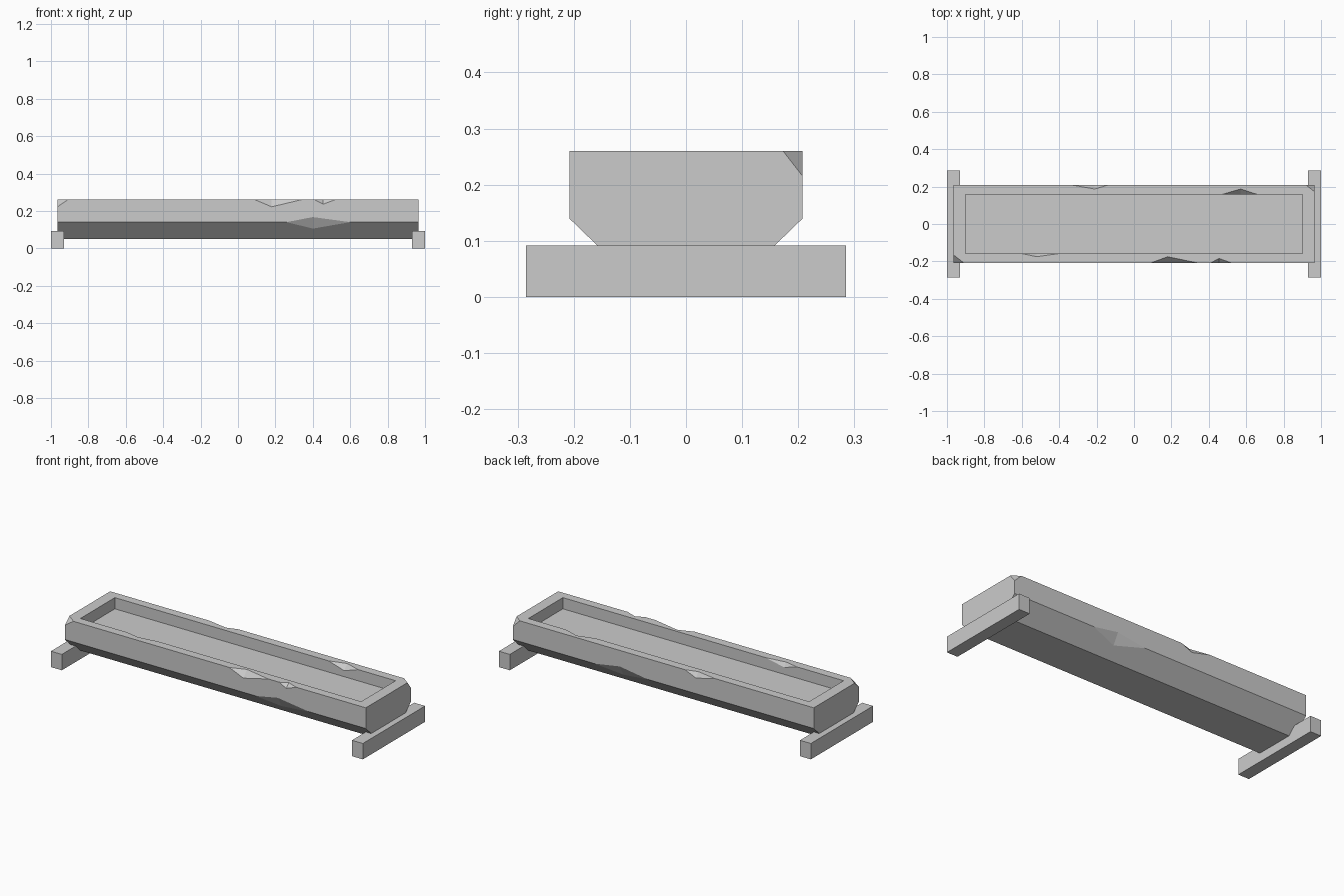
import bpy
import bmesh
from mathutils import Vector

cube = bpy.data.objects.get("Cube")
if cube:
    bpy.data.objects.remove(cube)

stone = bpy.data.materials.new("grey stone")
stone.use_nodes = True
GREY = (0.6, 0.6, 0.6, 1)
stone.diffuse_color = GREY
stone.node_tree.nodes["Principled BSDF"].inputs["Base Color"].default_value = GREY

HALF_X, HALF_Y, TOP, BEND = 0.965, 0.208, 0.26, 0.14
IN_X, IN_Y, FLOOR = 0.9, 0.158, 0.195


def make(name, bm):
    bmesh.ops.recalc_face_normals(bm, faces=bm.faces)
    mesh = bpy.data.meshes.new(name)
    bm.to_mesh(mesh)
    bm.free()
    mesh.materials.append(stone)
    obj = bpy.data.objects.new(name, mesh)
    bpy.context.collection.objects.link(obj)
    return obj


def box(name, lo, hi):
    bm = bmesh.new()
    bmesh.ops.create_cube(bm, size=1)
    for v in bm.verts:
        v.co = [hi[i] if v.co[i] > 0 else lo[i] for i in range(3)]
    return make(name, bm)


def hull(name, points):
    bm = bmesh.new()
    for p in points:
        bm.verts.new(p)
    bmesh.ops.convex_hull(bm, input=bm.verts)
    return make(name, bm)


cutters = []


def edge_chip(x0, x1, a, b):
    """V-shaped notch on a long edge; a and b are its tips on the two faces."""
    y, z = edge
    a, b = Vector(a), Vector(b)
    out = (a - b) * 0.6
    cutters.append(hull("edge_chip_cutter", [(x0, y, z), (x1, y, z), a + out, b - out]))


def corner_chip(corner, a, b, c):
    """Flat slice off a top corner."""
    pts = [Vector(p) for p in (a, b, c)]
    mid = sum(pts, Vector()) / 3
    apex = mid + (Vector(corner) - mid) * 4
    cutters.append(hull("corner_chip_cutter", [mid + (p - mid) * 1.8 for p in pts] + [apex]))


# Trough body: chamfered profile extruded along x
bm = bmesh.new()
half = [(0.115, 0.05), (HALF_Y, BEND), (HALF_Y, TOP)]
outline = half + [(-y, z) for y, z in reversed(half)]
face = bm.faces.new([bm.verts.new((-HALF_X, y, z)) for y, z in outline])
ext = bmesh.ops.extrude_face_region(bm, geom=[face])
moved = [g for g in ext["geom"] if isinstance(g, bmesh.types.BMVert)]
bmesh.ops.translate(bm, verts=moved, vec=(2 * HALF_X, 0, 0))
trough = make("trough", bm)

# Basin
cutters.append(box("basin_cutter", (-IN_X, -IN_Y, FLOOR), (IN_X, IN_Y, 0.4)))

# Chips on the upper rim: edge y, ends, tip x, tip y on the rim, tip z on the wall
for edge_y, x0, x1, tx, ty, tz in [
    (-HALF_Y, 0.09, 0.34, 0.18, -0.175, 0.222),
    (-HALF_Y, 0.41, 0.52, 0.455, -0.184, 0.236),
    (HALF_Y, -0.33, -0.14, -0.21, 0.187, 0.23),
    (-IN_Y, -0.6, -0.4, -0.52, -0.175, 0.235),
    (IN_Y, 0.47, 0.66, 0.57, 0.187, 0.23),
]:
    edge = (edge_y, TOP)
    edge_chip(x0, x1, (tx, ty, TOP), (tx, edge_y, tz))

# Chips on the lower bend
for side, x0, x1, tx in [(-1, 0.26, 0.6, 0.4), (1, 0.1, 0.44, 0.28)]:
    edge = (side * HALF_Y, BEND)
    edge_chip(x0, x1, (tx, side * HALF_Y, 0.167), (tx, side * 0.172, 0.105))

# Broken top corners
corner_chip((-HALF_X, -HALF_Y, TOP), (-HALF_X, -0.165, TOP),
            (-0.91, -HALF_Y, TOP), (-HALF_X, -HALF_Y, 0.222))
corner_chip((HALF_X, HALF_Y, TOP), (HALF_X, 0.173, TOP),
            (0.92, HALF_Y, TOP), (HALF_X, HALF_Y, 0.215))

for cutter in cutters:
    cutter.hide_render = True
    cutter.hide_viewport = True
    cutter.display_type = 'WIRE'
    mod = trough.modifiers.new("cut", 'BOOLEAN')
    mod.operation = 'DIFFERENCE'
    mod.solver = 'EXACT'
    mod.object = cutter

# Feet across both ends
for name, side in [("left_foot", 1), ("right_foot", -1)]:
    xs = sorted((side * 0.93, side * 1.0))
    box(name, (xs[0], -0.285, 0), (xs[1], 0.285, 0.092))
